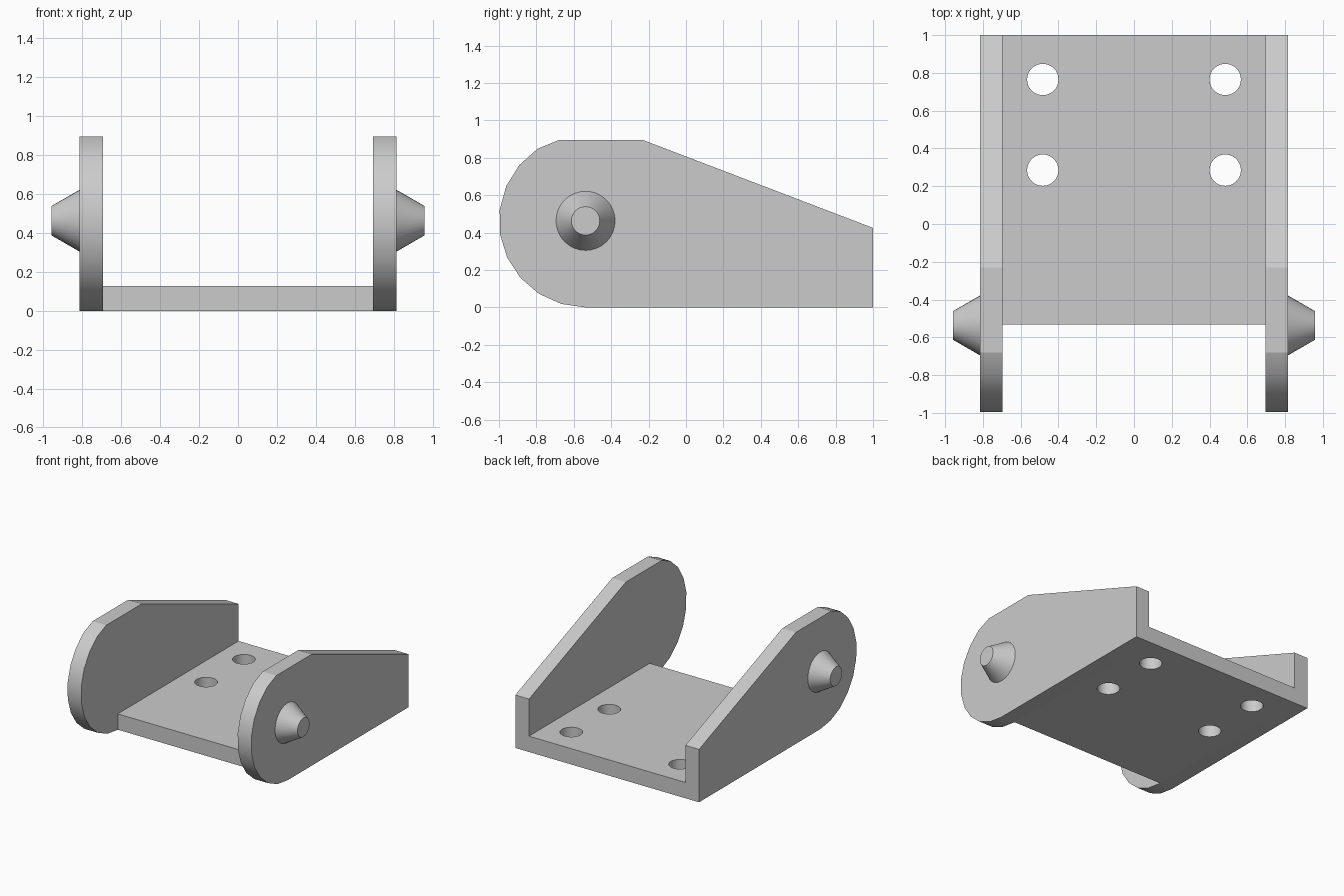
import bpy, bmesh
from math import sin, cos, radians, pi

cube = bpy.data.objects.get("Cube")
if cube:
    bpy.data.objects.remove(cube, do_unlink=True)

grey = bpy.data.materials.new("light grey")
grey.use_nodes = True
colour = (0.6, 0.6, 0.6, 1)
grey.diffuse_color = colour
grey.node_tree.nodes["Principled BSDF"].inputs["Base Color"].default_value = colour

WALL_IN, WALL_OUT = 0.695, 0.816
PIVOT_Y, PIVOT_Z = -0.537, 0.463


def smooth(obj):
    bpy.ops.object.select_all(action="DESELECT")
    obj.select_set(True)
    bpy.context.view_layer.objects.active = obj
    bpy.ops.object.shade_smooth_by_angle(angle=radians(20))


def extruded_x(name, outline, x0, x1):
    """Solid made from a (y, z) outline pushed along x."""
    bm = bmesh.new()
    face = bm.faces.new([bm.verts.new((x0, y, z)) for y, z in outline])
    side = bmesh.ops.extrude_face_region(bm, geom=[face])["geom"]
    bmesh.ops.translate(bm, vec=(x1 - x0, 0, 0),
                        verts=[v for v in side if isinstance(v, bmesh.types.BMVert)])
    bmesh.ops.recalc_face_normals(bm, faces=bm.faces)
    mesh = bpy.data.meshes.new(name)
    bm.to_mesh(mesh)
    bm.free()
    mesh.materials.append(grey)
    obj = bpy.data.objects.new(name, mesh)
    bpy.context.collection.objects.link(obj)
    return obj


# Side wall profile: rounded front, flat top, sloping rear
arc = [radians(270 - 16.25 * i) for i in range(10)]
profile = [(PIVOT_Y + PIVOT_Z * cos(a), PIVOT_Z + PIVOT_Z * sin(a)) for a in arc]
profile += [(-0.68, 0.895), (-0.23, 0.895), (1, 0.425), (1, 0)]

for label, s in (("left", 1), ("right", -1)):
    smooth(extruded_x(label + "_side_wall", profile, s * WALL_IN, s * WALL_OUT))

    # Tapered pivot stud on the outside
    bpy.ops.mesh.primitive_cone_add(
        vertices=32, radius1=0.158, radius2=0.076, depth=0.142,
        location=(s * (WALL_OUT + 0.071), PIVOT_Y, PIVOT_Z), rotation=(0, s * pi / 2, 0))
    stud = bpy.context.object
    stud.name = label + "_pivot_stud"
    stud.data.materials.append(grey)
    smooth(stud)

# Base plate with four screw holes
plate = extruded_x("base_plate", [(-0.532, 0), (1, 0), (1, 0.127), (-0.532, 0.127)],
                   -WALL_IN, WALL_IN)
cutters = []
for x in (-0.483, 0.483):
    for y in (0.285, 0.765):
        bpy.ops.mesh.primitive_cylinder_add(vertices=32, radius=0.083, depth=0.5,
                                            location=(x, y, 0.06))
        cutter = bpy.context.object
        cutter.name = "hole_cutter"
        cutter.hide_render = True
        cutter.data.materials.append(grey)
        cutters.append(cutter)
        cut = plate.modifiers.new("hole", "BOOLEAN")
        cut.object = cutter
        cut.solver = "EXACT"

# Bake the holes and drop the cutters
bpy.context.view_layer.update()
baked = bpy.data.meshes.new_from_object(
    plate.evaluated_get(bpy.context.evaluated_depsgraph_get()))
plate.modifiers.clear()
plate.data = baked
for cutter in cutters:
    bpy.data.objects.remove(cutter, do_unlink=True)
smooth(plate)
